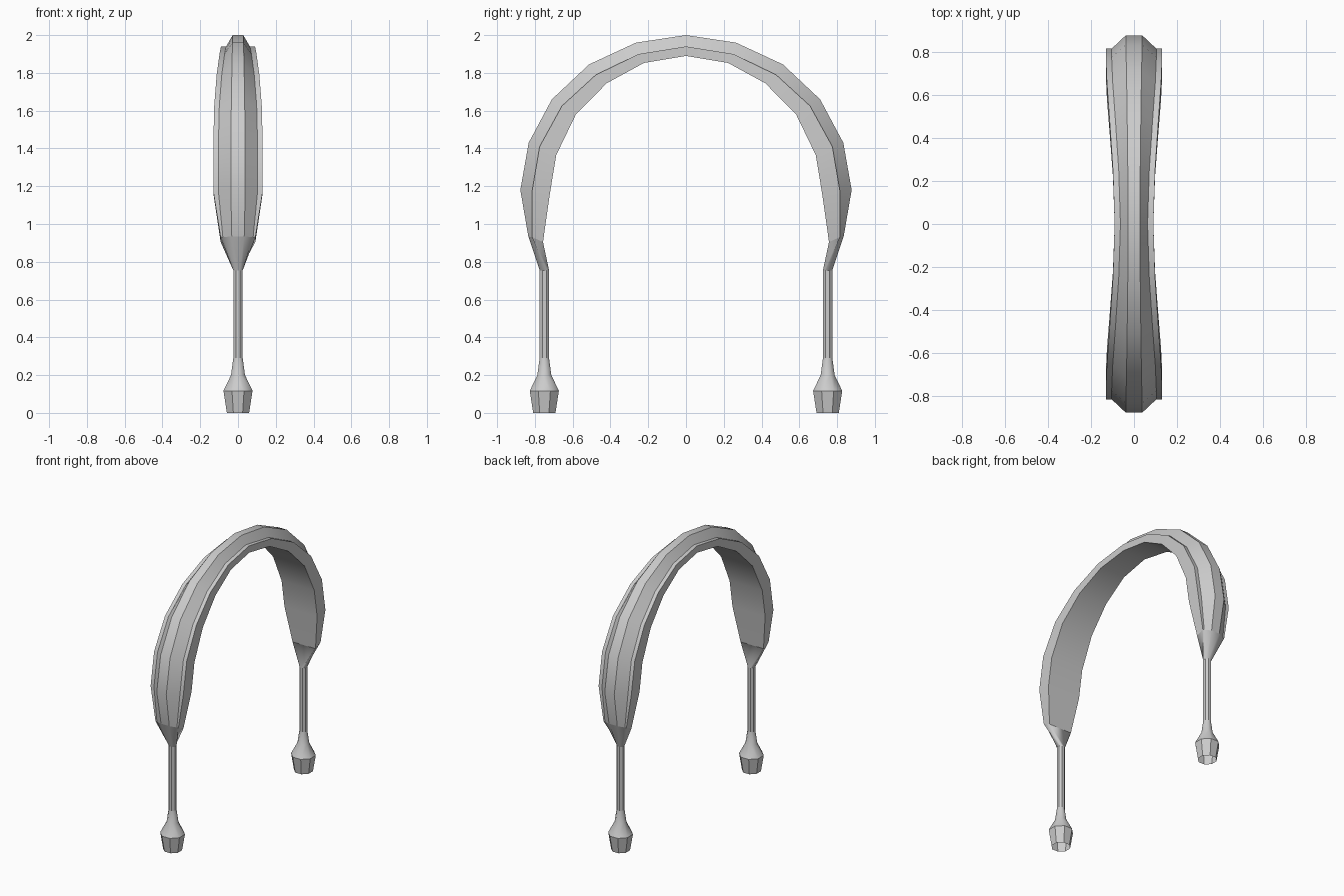
import bpy, bmesh, math

if "Cube" in bpy.data.objects:
    bpy.data.objects.remove(bpy.data.objects["Cube"])


def loft(name, rings, angle):
    """Skin a tube through a list of equal-length point rings."""
    bm = bmesh.new()
    loops = [[bm.verts.new(p) for p in ring] for ring in rings]
    for a, b in zip(loops, loops[1:]):
        n = len(a)
        for i in range(n):
            j = (i + 1) % n
            bm.faces.new((a[i], a[j], b[j], b[i]))
    bmesh.ops.recalc_face_normals(bm, faces=bm.faces)
    me = bpy.data.meshes.new(name)
    bm.to_mesh(me)
    bm.free()
    ob = bpy.data.objects.new(name, me)
    bpy.context.collection.objects.link(ob)
    bpy.ops.object.select_all(action='DESELECT')
    ob.select_set(True)
    bpy.context.view_layer.objects.active = ob
    bpy.ops.object.shade_smooth_by_angle(angle=math.radians(angle))
    return ob


def section(outer, mid, inner, flat, width, ledge, side):
    """Eight-point band section: raised ridge, side ledges, flat inside."""
    half = [(flat, outer), (width - ledge, mid), (width, mid), (width, inner)]
    pts = half + [(-x, p) for x, p in reversed(half)]
    return [(x, side * p[0], p[1]) for x, p in pts]


def octagon(r, z, side):
    """Eight-sided ring with flats facing the axes; r is the flat distance."""
    h = r * math.tan(math.pi / 8)
    half = [(h, r), (r, h), (r, -h), (h, -r)]
    pts = half + [(-x, y) for x, y in reversed(half)]
    return [(x, side * (0.75 + y), z) for x, y in pts]


# band stations: outer, ledge and inner (y, z), ridge half width, half width
stations = [
    ((0, 2.0), (0, 1.94), (0, 1.89), 0.028, 0.09),
    ((0.265, 1.96), (0.25, 1.90), (0.222, 1.853), 0.029, 0.098),
    ((0.513, 1.845), (0.477, 1.79), (0.42, 1.745), 0.032, 0.113),
    ((0.71, 1.66), (0.657, 1.625), (0.583, 1.58), 0.035, 0.126),
    ((0.833, 1.43), (0.775, 1.41), (0.687, 1.365), 0.038, 0.131),
    ((0.877, 1.18), (0.815, 1.175), (0.72, 1.165), 0.038, 0.131),
    ((0.835, 0.935), (0.815, 0.93), (0.757, 0.905), 0.033, 0.092),
]


def station_ring(s, side):
    ledge = 0.027 if s is not stations[-1] else 0.012
    return section(*s, ledge, side)


# arched band
rings = [station_ring(s, -1) for s in reversed(stations)]
rings += [station_ring(s, 1) for s in stations[1:]]
loft("arched_band", rings, 30)

# both legs
for tag, side in (("front", -1), ("back", 1)):
    loft(tag + "_taper", [station_ring(stations[-1], side),
                          octagon(0.025, 0.755, side)], 100)
    loft(tag + "_stem", [octagon(0.025, 0.755, side),
                         octagon(0.025, 0.29, side)], 30)
    loft(tag + "_flare", [octagon(r, z, side) for r, z in
                          ((0.025, 0.29), (0.037, 0.20), (0.077, 0.117))], 60)
    loft(tag + "_foot_cup", [octagon(0.077, 0.117, side),
                             octagon(0.059, 0, side)], 30)
